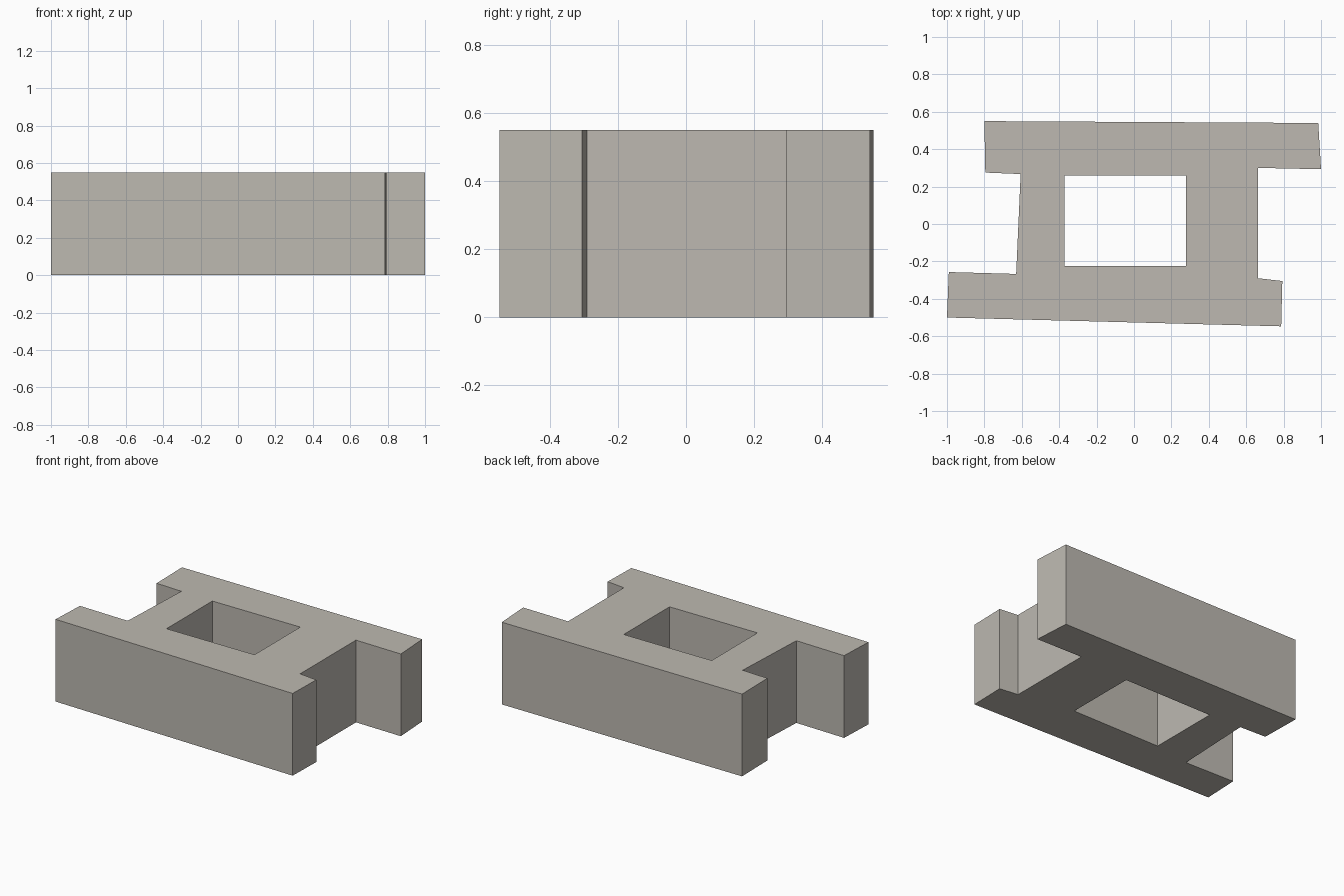
import bpy, bmesh

if "Cube" in bpy.data.objects:
    bpy.data.objects.remove(bpy.data.objects["Cube"])

HEIGHT = 0.55

# Block outline seen from above: two offset rails joined by a central body
outline = [(-0.80, 0.55), (-0.795, 0.275), (-0.606, 0.267), (-0.63, -0.267),
           (-0.99, -0.257), (-1.0, -0.50), (0.787, -0.547), (0.793, -0.305),
           (0.663, -0.29), (0.663, 0.30), (1.0, 0.293), (0.985, 0.54)]
# Rectangular hole through the body
hole = [(-0.372, -0.224), (0.279, -0.224), (0.279, 0.26), (-0.372, 0.26)]

bm = bmesh.new()
edges = []
for loop in (outline, hole):
    verts = [bm.verts.new((x, y, 0)) for x, y in loop]
    edges += [bm.edges.new((v, verts[(i + 1) % len(verts)])) for i, v in enumerate(verts)]

# Fill between the loops, then extrude to full height
bmesh.ops.triangle_fill(bm, edges=edges, use_beauty=True)
ext = bmesh.ops.extrude_face_region(bm, geom=bm.faces[:], use_keep_orig=True)
top = [g for g in ext["geom"] if isinstance(g, bmesh.types.BMVert)]
bmesh.ops.translate(bm, verts=top, vec=(0, 0, HEIGHT))
bmesh.ops.recalc_face_normals(bm, faces=bm.faces[:])

mesh = bpy.data.meshes.new("concrete_block")
bm.to_mesh(mesh)
bm.free()
block = bpy.data.objects.new("concrete_block", mesh)
bpy.context.collection.objects.link(block)

# Warm grey concrete
mat = bpy.data.materials.new("warm_grey_concrete")
mat.diffuse_color = (0.51, 0.485, 0.44, 1)
mat.use_nodes = True
mat.node_tree.nodes["Principled BSDF"].inputs["Base Color"].default_value = mat.diffuse_color
mesh.materials.append(mat)
